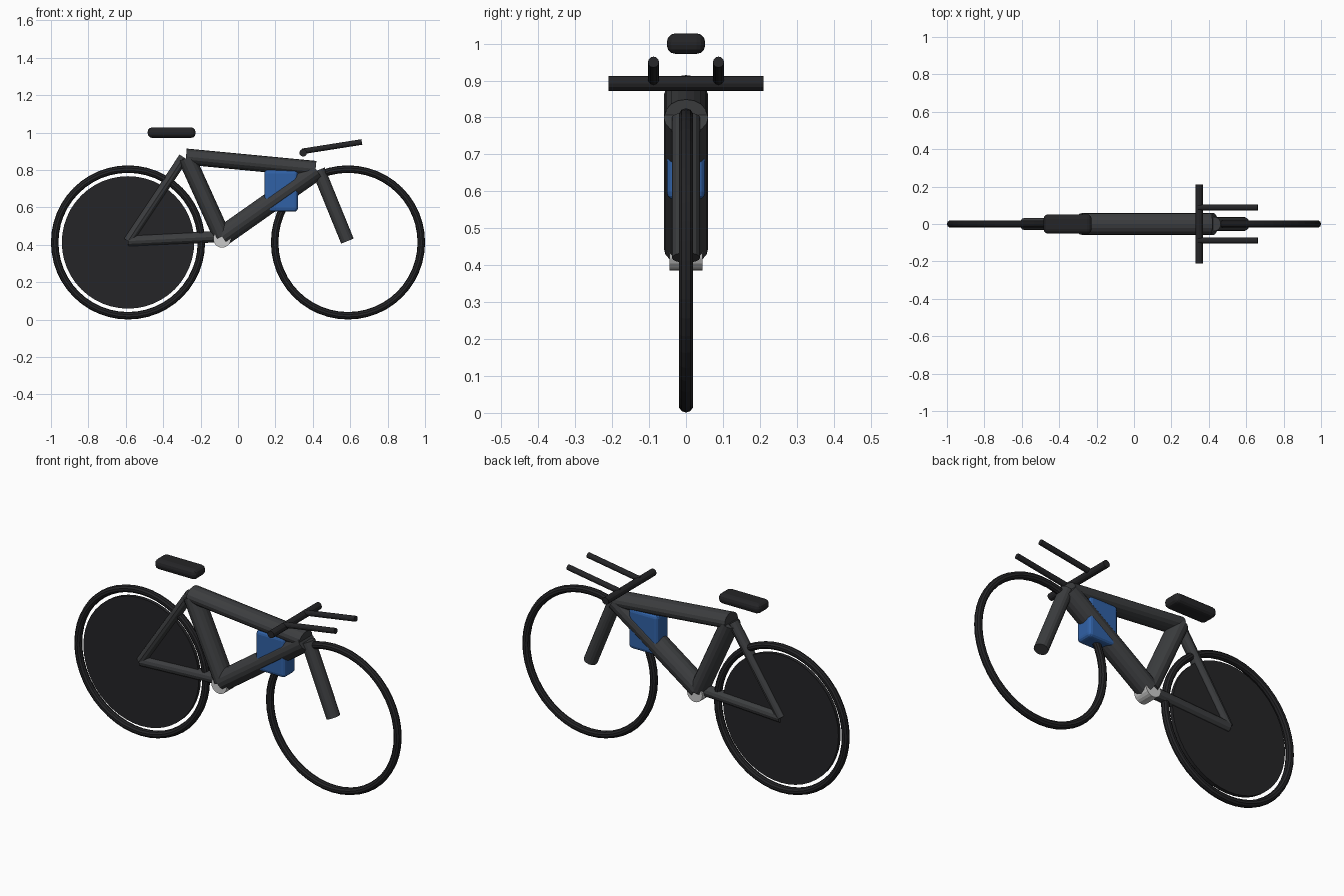
import bpy, math
from mathutils import Vector, Matrix

if "Cube" in bpy.data.objects:
    bpy.data.objects.remove(bpy.data.objects["Cube"])


def material(name, rgb):
    m = bpy.data.materials.new(name)
    m.diffuse_color = (*rgb, 1)
    m.use_nodes = True
    m.node_tree.nodes["Principled BSDF"].inputs["Base Color"].default_value = m.diffuse_color
    return m


FRAME = material("charcoal", (0.045, 0.047, 0.05))
BLACK = material("black", (0.018, 0.018, 0.02))
BLUE = material("blue", (0.03, 0.12, 0.38))
SILVER = material("silver", (0.55, 0.56, 0.58))


def finish(name, mat):
    o = bpy.context.object
    o.name = name
    o.data.materials.append(mat)
    return o


def tube(name, a, b, depth_r, side_r, mat, sides=16):
    """Cylinder from a to b; depth_r is in the frame plane, side_r across it (y)."""
    a, b = Vector(a), Vector(b)
    z = (b - a).normalized()
    y = Vector((0, 1, 0))
    x = y.cross(z)
    rot = Matrix((x, y, z)).transposed().to_4x4()
    bpy.ops.mesh.primitive_cylinder_add(vertices=sides, radius=1, depth=(b - a).length)
    o = finish(name, mat)
    o.data.transform(Matrix.Diagonal((depth_r, side_r, 1, 1)))
    o.matrix_world = Matrix.Translation((a + b) / 2) @ rot
    return o


def cross_cylinder(name, x, z, r, length, mat, sides):
    """Cylinder lying along y."""
    bpy.ops.mesh.primitive_cylinder_add(vertices=sides, radius=r, depth=length,
                                        location=(x, 0, z), rotation=(math.pi / 2, 0, 0))
    return finish(name, mat)


def rounded_box(name, centre, size, bevel, mat):
    bpy.ops.mesh.primitive_cube_add(size=1, location=centre)
    o = finish(name, mat)
    o.data.transform(Matrix.Diagonal((*size, 1)))
    mod = o.modifiers.new("bevel", "BEVEL")
    mod.width, mod.segments = bevel, 3
    return o


# Wheels: two tyres and a solid rear disc
AXLE_Z = 0.413
for name, x in (("rear_tyre", -0.588), ("front_tyre", 0.588)):
    bpy.ops.mesh.primitive_torus_add(major_segments=48, minor_segments=10, major_radius=0.392,
                                     minor_radius=0.02, location=(x, 0, AXLE_Z),
                                     rotation=(math.pi / 2, 0, 0))
    finish(name, BLACK)
cross_cylinder("rear_disc", -0.588, AXLE_Z, 0.354, 0.02, BLACK, 48)

# Frame tubes
rear = (-0.588, 0, 0.42)
bottom = (-0.085, 0, 0.445)
tube("top_tube", (-0.278, 0, 0.872), (0.415, 0, 0.806), 0.043, 0.057, FRAME)
tube("seat_tube", (-0.275, 0, 0.865), bottom, 0.047, 0.059, FRAME)
tube("down_tube", bottom, (0.42, 0, 0.80), 0.054, 0.06, FRAME)
tube("chain_stay", rear, bottom, 0.03, 0.032, FRAME, 12)
tube("seat_stay", rear, (-0.29, 0, 0.868), 0.027, 0.032, FRAME, 12)
tube("fork", (0.43, 0, 0.80), (0.585, 0, 0.42), 0.036, 0.038, FRAME)
cross_cylinder("bottom_bracket", -0.085, 0.432, 0.047, 0.09, SILVER, 20)

# Handlebar and its two forward extensions
cross_cylinder("handlebar", 0.348, 0.892, 0.02, 0.42, BLACK, 12)
for side, y in (("left", 0.088), ("right", -0.088)):
    tube("extension_" + side, (0.345, y, 0.9), (0.662, y, 0.95), 0.015, 0.015, BLACK, 12)

# Saddle and frame box
rounded_box("saddle", (-0.355, 0, 1.0), (0.256, 0.104, 0.056), 0.024, BLACK)
rounded_box("frame_box", (0.231, 0, 0.69), (0.18, 0.104, 0.225), 0.02, BLUE)
